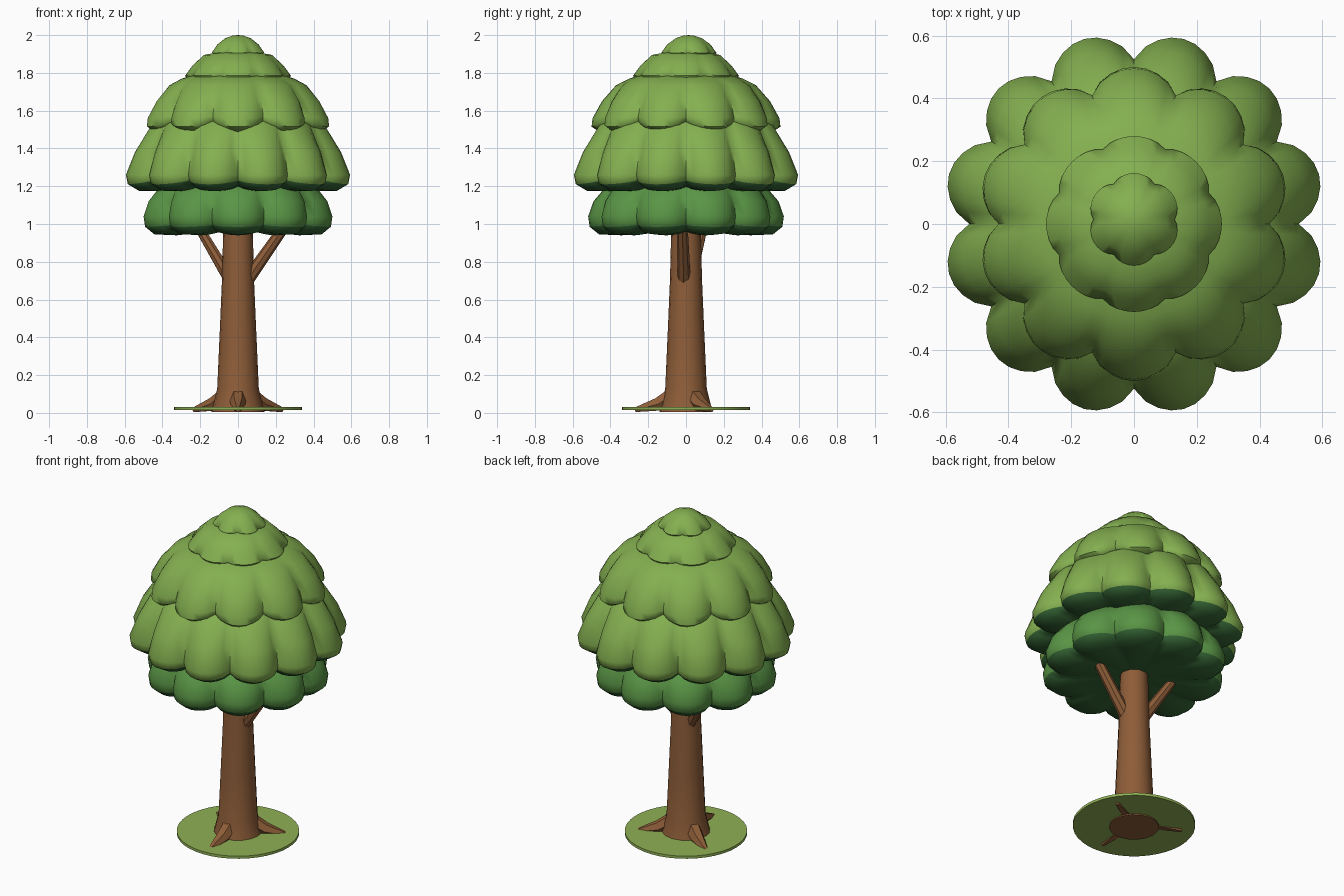
import bpy, bmesh
from math import cos, sin, pi, radians
from mathutils import Vector

if "Cube" in bpy.data.objects:
    bpy.data.objects.remove(bpy.data.objects["Cube"])


def material(name, color):
    m = bpy.data.materials.new(name)
    m.diffuse_color = (*color, 1)
    m.use_nodes = True
    m.node_tree.nodes["Principled BSDF"].inputs["Base Color"].default_value = m.diffuse_color
    return m


BARK = material("bark", (0.27, 0.11, 0.04))
GRASS = material("grass", (0.28, 0.44, 0.09))
UNDER = material("leaf_shadow", (0.035, 0.13, 0.035))
LOW = material("leaf_low", (0.10, 0.30, 0.06))
MID = material("leaf_mid", (0.23, 0.43, 0.08))


def finish(name, bm, mats, angle):
    bmesh.ops.recalc_face_normals(bm, faces=bm.faces)
    mesh = bpy.data.meshes.new(name)
    bm.to_mesh(mesh)
    bm.free()
    for m in mats:
        mesh.materials.append(m)
    ob = bpy.data.objects.new(name, mesh)
    bpy.context.collection.objects.link(ob)
    bpy.ops.object.select_all(action='DESELECT')
    ob.select_set(True)
    bpy.context.view_layer.objects.active = ob
    bpy.ops.object.shade_smooth_by_angle(angle=radians(angle))
    return ob


def bridge(bm, a, b, mat=0):
    n = len(a)
    for i in range(n):
        j = (i + 1) % n
        bm.faces.new((a[i], a[j], b[j], b[i])).material_index = mat


def tube(name, pts, sides, mat, angle=40):
    """Tapered tube through (x, y, z, radius) points."""
    bm = bmesh.new()
    co = [Vector(p[:3]) for p in pts]
    rings = []
    for k, p in enumerate(pts):
        d = co[min(k + 1, len(co) - 1)] - co[max(k - 1, 0)]
        q = d.to_track_quat('Z', 'Y')
        rings.append([bm.verts.new(co[k] + q @ Vector((p[3] * cos(2 * pi * i / sides),
                                                       p[3] * sin(2 * pi * i / sides), 0)))
                      for i in range(sides)])
    for a, b in zip(rings, rings[1:]):
        bridge(bm, a, b)
    bm.faces.new(rings[0])
    bm.faces.new(rings[-1])
    return finish(name, bm, [mat], angle)


def tier(name, profile, lobes, notch, mat, bottom, top, cy=0.0, seg=8):
    """Scalloped leaf skirt; profile rows are (radius, z, scallop depth, notch lift)."""
    bm = bmesh.new()
    n = lobes * seg
    rings = []
    for r, z, depth, lift in profile:
        ring = []
        for i in range(n):
            u = i / seg % 1                      # position across one lobe
            dip = 1 - sin(pi * u) ** 0.75
            a = notch + 2 * pi * i / n
            rr = r * (1 - depth * dip)
            ring.append(bm.verts.new((rr * cos(a), cy + rr * sin(a), z + lift * dip)))
        rings.append(ring)
    rim = max(range(len(profile)), key=lambda k: profile[k][0])
    for k in range(len(rings) - 1):
        bridge(bm, rings[k], rings[k + 1], 1 if k > rim else 0)
    for ring, z, m in ((rings[0], top, 0), (rings[-1], bottom, 1)):
        c = bm.verts.new((0, cy, z))
        for i in range(n):
            bm.faces.new((ring[i], ring[(i + 1) % n], c)).material_index = m
    return finish(name, bm, [mat, UNDER], 60)


# ground disc
tube("grass_disc", [(0, 0, 0.014, 0.34), (0, 0, 0.03, 0.34)], 40, GRASS)

# trunk with flared foot
tube("trunk", [(0, 0, 0.005, 0.14), (0, 0, 0.04, 0.132), (0, 0, 0.13, 0.11), (0, 0, 0.40, 0.098),
               (0, 0, 0.70, 0.085), (0, 0, 1.02, 0.077)], 16, BARK)

# three roots
for k, deg in enumerate((270, 30, 150)):
    c, s = cos(radians(deg)), sin(radians(deg))
    tube(f"root_{k + 1}", [(0.07 * c, 0.07 * s, 0.095, 0.045), (0.15 * c, 0.15 * s, 0.045, 0.04),
                           (0.27 * c, 0.27 * s, 0.016, 0.014)], 6, BARK, 30)

# two branches
tube("branch_right", [(0.04, -0.01, 0.69, 0.036), (0.27, -0.02, 1.02, 0.027)], 8, BARK)
tube("branch_left", [(-0.04, 0.02, 0.70, 0.034), (-0.23, 0.10, 1.02, 0.024)], 8, BARK)

# leaf tiers from the bottom up
tier("leaves_bottom", [(0.30, 1.27, 0.0, 0), (0.43, 1.19, 0.06, 0), (0.49, 1.12, 0.11, 0),
                       (0.518, 1.04, 0.14, 0), (0.51, 0.985, 0.14, 0.01), (0.46, 0.945, 0.14, 0.02),
                       (0.34, 0.94, 0.08, 0.02)], 10, 0, LOW, 0.98, 1.30)
tier("leaves_lower", [(0.34, 1.60, 0.0, 0), (0.47, 1.52, 0.05, 0), (0.56, 1.38, 0.11, 0),
                      (0.61, 1.26, 0.14, 0), (0.60, 1.21, 0.14, 0.02), (0.54, 1.175, 0.13, 0.03),
                      (0.40, 1.175, 0.06, 0.02)], 12, 0, MID, 1.20, 1.63)
tier("leaves_upper", [(0.20, 1.80, 0.0, 0), (0.30, 1.77, 0.01, 0), (0.37, 1.735, 0.04, 0),
                      (0.445, 1.65, 0.09, 0), (0.495, 1.56, 0.13, 0.01), (0.50, 1.515, 0.14, 0.03),
                      (0.46, 1.488, 0.13, 0.05), (0.34, 1.50, 0.06, 0.03)], 10, 0, MID, 1.52, 1.81)
tier("leaves_top", [(0.10, 1.91, 0.0, 0), (0.18, 1.895, 0.02, 0), (0.24, 1.84, 0.05, 0),
                    (0.28, 1.785, 0.08, 0.01), (0.27, 1.765, 0.08, 0.01)],
     8, radians(22.5), MID, 1.76, 1.92)
tier("leaves_crown", [(0.03, 1.997, 0.0, 0), (0.07, 1.983, 0.02, 0), (0.115, 1.95, 0.08, 0),
                      (0.147, 1.905, 0.12, 0.01), (0.135, 1.885, 0.12, 0.01)],
     6, radians(0), MID, 1.88, 2.0, 0.015)
